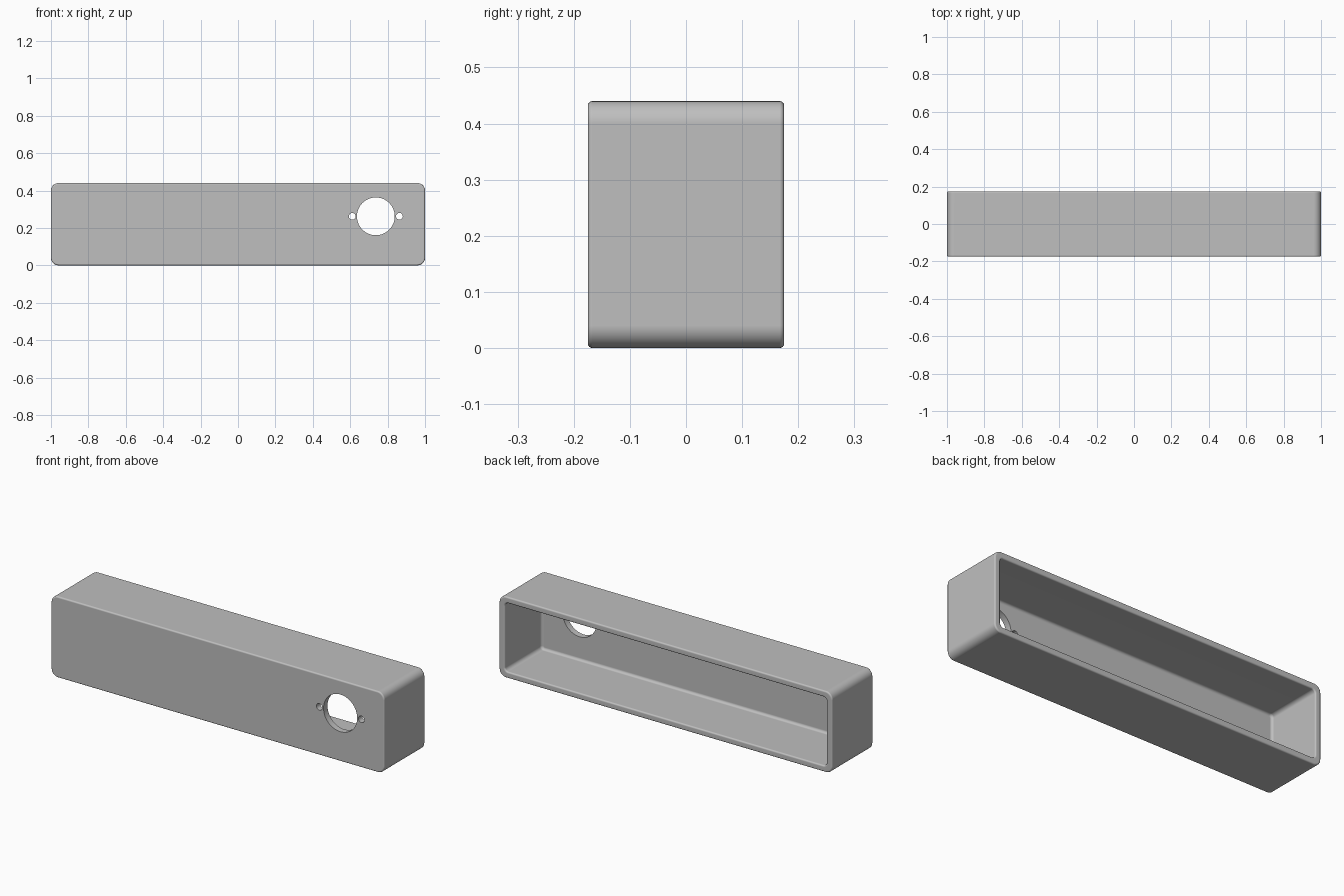
import bpy, bmesh
from math import sin, cos, pi, radians

cube = bpy.data.objects.get("Cube")
if cube:
    bpy.data.objects.remove(cube, do_unlink=True)

WIDTH, DEPTH, HEIGHT = 2.0, 0.35, 0.44
WALL = 0.034
FILLET = 0.008
OUTER_R, INNER_R = 0.04, 0.02
FRONT, BACK = -DEPTH / 2, DEPTH / 2

grey = bpy.data.materials.new("plain grey")
grey.use_nodes = True
colour = (0.52, 0.52, 0.52, 1)
grey.diffuse_color = colour
grey.node_tree.nodes["Principled BSDF"].inputs["Base Color"].default_value = colour


def rounded_loop(bm, inset, radius, y, steps=8):
    """Rounded rectangle of vertices in the x-z plane."""
    w, h = WIDTH / 2 - inset - radius, HEIGHT / 2 - inset - radius
    verts = []
    for q, (sx, sz) in enumerate([(1, 1), (-1, 1), (-1, -1), (1, -1)]):
        for i in range(steps + 1):
            a = (q + i / steps) * pi / 2
            verts.append(bm.verts.new((sx * w + radius * cos(a), y,
                                       HEIGHT / 2 + sz * h + radius * sin(a))))
    return verts


def arc(steps=4):
    return [i / steps * pi / 2 for i in range(steps + 1)]


# Section of the shell as (inset, corner radius, y), from front face to inner face
f = FILLET
section = [(f - f * sin(a), OUTER_R - f + f * sin(a), FRONT + f - f * cos(a)) for a in arc()]
section += [(f - f * cos(a), OUTER_R - f + f * cos(a), BACK - f + f * sin(a)) for a in arc()]
section += [(WALL - f + f * sin(a), INNER_R + f - f * sin(a), BACK - f + f * cos(a)) for a in arc()]
g = 0.014
section += [(WALL + g - g * cos(a), INNER_R - g + g * cos(a), FRONT + WALL + g - g * sin(a)) for a in arc()]

# Open-backed housing
bm = bmesh.new()
loops = [rounded_loop(bm, *s) for s in section]
for a, b in zip(loops, loops[1:]):
    n = len(a)
    for i in range(n):
        bm.faces.new((a[i], a[(i + 1) % n], b[(i + 1) % n], b[i]))
bm.faces.new(loops[0])
bm.faces.new(loops[-1])
bmesh.ops.recalc_face_normals(bm, faces=bm.faces)
mesh = bpy.data.meshes.new("housing")
bm.to_mesh(mesh)
bm.free()
mesh.materials.append(grey)
housing = bpy.data.objects.new("housing", mesh)
bpy.context.collection.objects.link(housing)

# Large round opening with a screw hole on each side
HOLE_X, HOLE_Z = 0.737, 0.262
holes = [("round_opening", 0, 0.101, 64), ("screw_hole_right", -0.126, 0.018, 32),
         ("screw_hole_left", 0.126, 0.018, 32)]
cutters = []
for name, dx, radius, sides in holes:
    bpy.ops.mesh.primitive_cylinder_add(vertices=sides, radius=radius, depth=0.15,
                                        location=(HOLE_X + dx, FRONT, HOLE_Z),
                                        rotation=(radians(90), 0, 0))
    cutter = bpy.context.object
    cutter.name = name + "_cutter"
    cutter.hide_render = True
    cutter.data.materials.append(grey)
    mod = housing.modifiers.new(name, "BOOLEAN")
    mod.operation, mod.solver, mod.object = "DIFFERENCE", "EXACT", cutter
    cutters.append(cutter)

bpy.ops.object.select_all(action="DESELECT")
housing.select_set(True)
bpy.context.view_layer.objects.active = housing
for mod in list(housing.modifiers):
    bpy.ops.object.modifier_apply(modifier=mod.name)
for cutter in cutters:
    bpy.data.objects.remove(cutter, do_unlink=True)

# Smooth fillets, flat walls
bpy.ops.object.shade_smooth_by_angle(angle=radians(30))
normals = housing.modifiers.new("flat_walls", "WEIGHTED_NORMAL")
normals.keep_sharp = True
